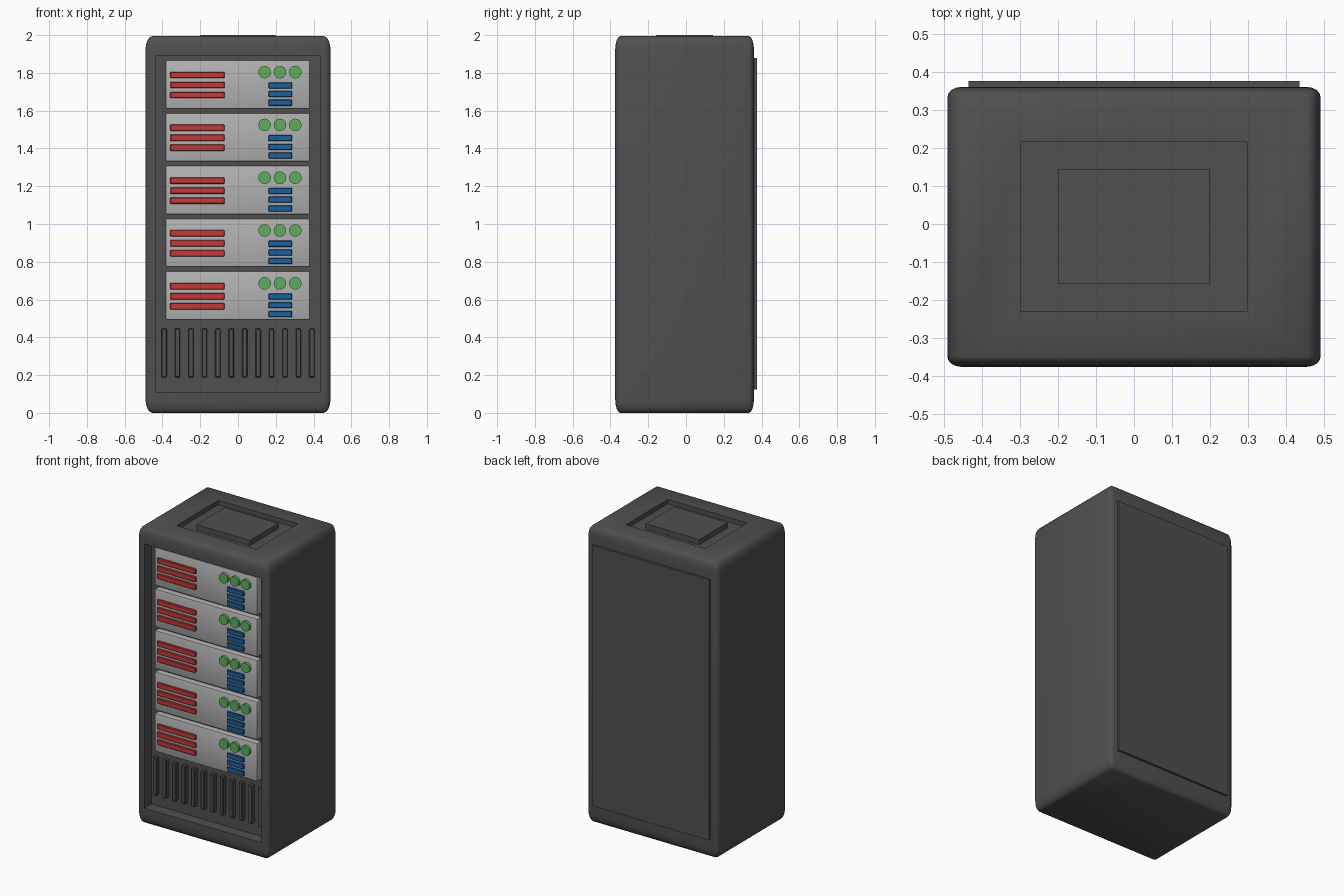
import bpy, bmesh, math
from mathutils import Matrix, Vector

if "Cube" in bpy.data.objects:
    bpy.data.objects.remove(bpy.data.objects["Cube"])


def material(name, rgb):
    m = bpy.data.materials.new(name)
    m.diffuse_color = (*rgb, 1)
    m.use_nodes = True
    m.node_tree.nodes["Principled BSDF"].inputs["Base Color"].default_value = m.diffuse_color
    return m


DARK = material("dark_grey", (0.08, 0.08, 0.08))
LIGHT = material("light_grey", (0.45, 0.45, 0.45))
RED = material("red", (0.55, 0.04, 0.04))
GREEN = material("green", (0.11, 0.42, 0.11))
BLUE = material("blue", (0.01, 0.12, 0.36))


def finish(name, bm, mat, smooth=False):
    mesh = bpy.data.meshes.new(name)
    bm.to_mesh(mesh)
    bm.free()
    ob = bpy.data.objects.new(name, mesh)
    bpy.context.collection.objects.link(ob)
    mesh.materials.append(mat)
    if smooth:
        shade(ob)
    return ob


def shade(ob):
    bpy.ops.object.select_all(action='DESELECT')
    ob.select_set(True)
    bpy.context.view_layer.objects.active = ob
    bpy.ops.object.shade_smooth_by_angle(angle=math.radians(35))


def box(name, x, y, z, mat, bevel=0.0, segments=2):
    """Box given by (min, max) pairs, with optional rounded edges."""
    lo, hi = Vector((x[0], y[0], z[0])), Vector((x[1], y[1], z[1]))
    bm = bmesh.new()
    bmesh.ops.create_cube(bm, size=1)
    bmesh.ops.scale(bm, vec=hi - lo, verts=bm.verts)
    bmesh.ops.translate(bm, vec=(lo + hi) / 2, verts=bm.verts)
    if bevel:
        bmesh.ops.bevel(bm, geom=bm.edges[:], offset=bevel, segments=segments,
                        profile=0.5, affect='EDGES')
    return finish(name, bm, mat, bevel > 0)


def cut(target, cutter):
    mod = target.modifiers.new("cut", 'BOOLEAN')
    mod.operation = 'DIFFERENCE'
    mod.solver = 'EXACT'
    mod.object = cutter
    cutter.hide_render = True
    bpy.context.view_layer.objects.active = target
    bpy.ops.object.modifier_apply(modifier=mod.name)
    bpy.data.objects.remove(cutter)


# Cabinet: rounded cube, stretched so the rounding is taller than wide
bm = bmesh.new()
bmesh.ops.create_cube(bm, size=2)
bmesh.ops.bevel(bm, geom=bm.edges[:], offset=0.075, segments=4, profile=0.5, affect='EDGES')
bmesh.ops.scale(bm, vec=(0.49, 0.3675, 0.9975), verts=bm.verts)
bmesh.ops.translate(bm, vec=(0, -0.0075, 0.9975), verts=bm.verts)
cabinet = finish("cabinet", bm, DARK)

# Front opening and top recess
cut(cabinet, box("front_cutter", (-0.435, 0.435), (-0.5, -0.30), (0.11, 1.89), DARK))
cut(cabinet, box("top_cutter", (-0.297, 0.297), (-0.23, 0.215), (1.965, 2.2), DARK))
shade(cabinet)

# Top cap and rear door
box("top_cap", (-0.2, 0.2), (-0.158, 0.143), (1.95, 2.0), DARK)
box("rear_door", (-0.434, 0.434), (0.33, 0.375), (0.125, 1.88), DARK)

# Vent bars
for i in range(12):
    x = -0.391 + i * 0.0711
    box(f"vent_bar_{i + 1}", (x - 0.014, x + 0.014), (-0.33, -0.29), (0.188, 0.446), DARK, 0.004, 1)

# Server units with red slots, green buttons and blue slots
FACE = -0.34
for u in range(5):
    z = 1.739 - u * 0.2795
    box(f"server_{u + 1}", (-0.383, 0.381), (FACE, -0.29), (z - 0.129, z + 0.129), LIGHT, 0.008)
    for k in range(3):
        zr = z + 0.05 - k * 0.053
        box(f"red_slot_{u + 1}_{k + 1}", (-0.359, -0.072), (FACE - 0.013, FACE + 0.01),
            (zr - 0.017, zr + 0.017), RED, 0.003, 1)
        zb = z - 0.005 - k * 0.046
        box(f"blue_slot_{u + 1}_{k + 1}", (0.162, 0.287), (FACE - 0.013, FACE + 0.01),
            (zb - 0.016, zb + 0.016), BLUE, 0.003, 1)
        bm = bmesh.new()
        bmesh.ops.create_cone(bm, cap_ends=True, segments=32, radius1=0.033, radius2=0.033, depth=0.03,
                              matrix=Matrix.Translation((0.141 + k * 0.081, FACE - 0.003, z + 0.065))
                              @ Matrix.Rotation(math.pi / 2, 4, 'X'))
        finish(f"green_button_{u + 1}_{k + 1}", bm, GREEN, True)
